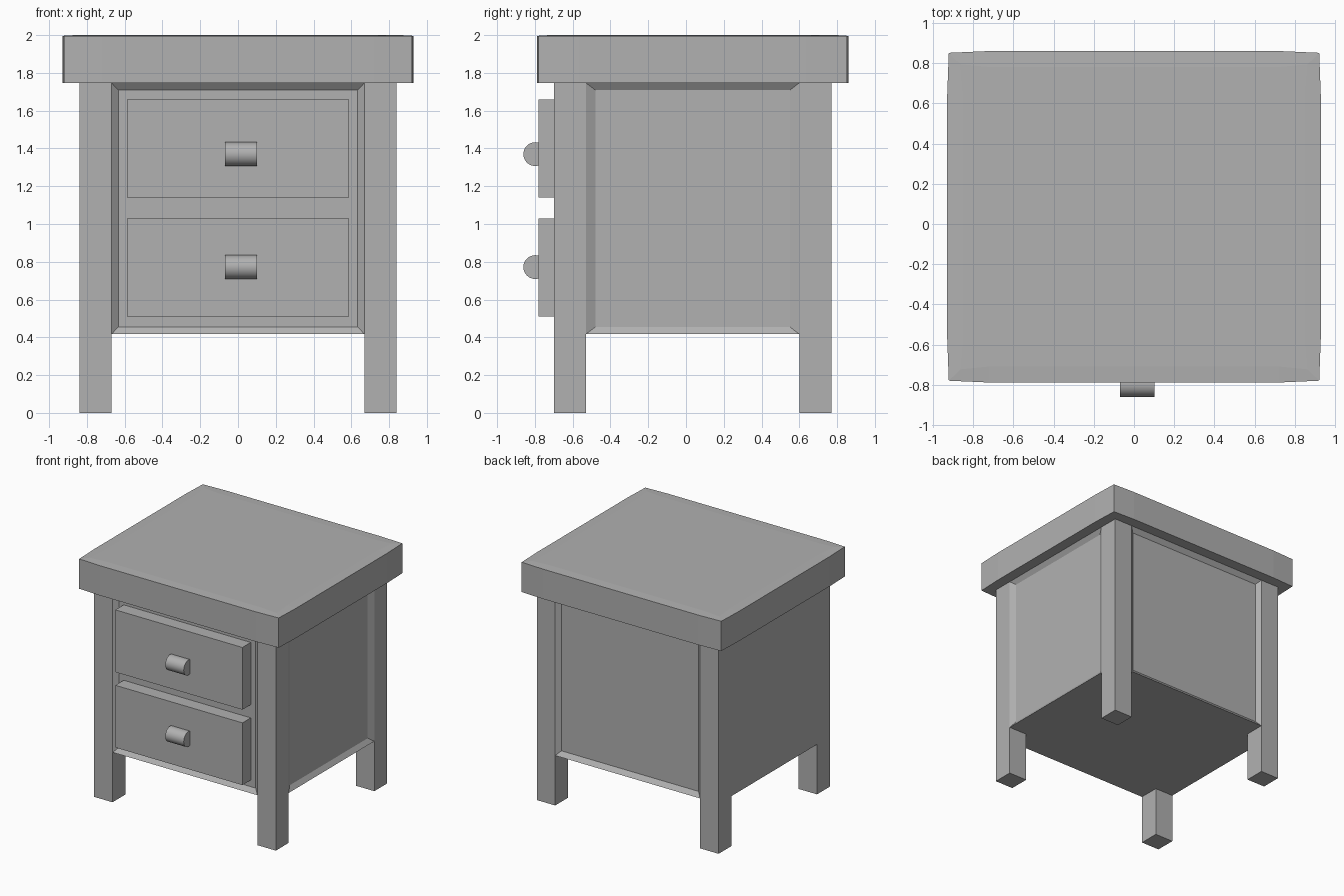
import bpy, bmesh, math

if "Cube" in bpy.data.objects:
    bpy.data.objects.remove(bpy.data.objects["Cube"])

FRONT, BACK, SIDE = -0.70, 0.77, 0.84   # outer planes of the frame
LEG = 0.17
LOW, HIGH = 0.417, 1.747

grey = bpy.data.materials.new("dark_grey")
grey.diffuse_color = (0.44, 0.44, 0.44, 1)
grey.use_nodes = True
grey.node_tree.nodes["Principled BSDF"].inputs["Base Color"].default_value = grey.diffuse_color


def finish(name, bm):
    bmesh.ops.remove_doubles(bm, verts=bm.verts, dist=1e-5)
    bmesh.ops.recalc_face_normals(bm, faces=bm.faces)
    mesh = bpy.data.meshes.new(name)
    bm.to_mesh(mesh)
    bm.free()
    mesh.materials.append(grey)
    ob = bpy.data.objects.new(name, mesh)
    bpy.context.collection.objects.link(ob)
    return ob


def box(name, x, y, z):
    bm = bmesh.new()
    bmesh.ops.create_cube(bm, size=1)
    for v in bm.verts:
        v.co = [r[0] if c < 0 else r[1] for c, r in zip(v.co, (x, y, z))]
    return finish(name, bm)


# Table top: slab with slightly bowed edges and a barely raised centre
bm = bmesh.new()
quarter = [(0.93, 0.60), (0.922, 0.816), (0.72, 0.825)]
outline = quarter + [(-x, y) for x, y in reversed(quarter)]
outline += [(-x, -y) for x, y in outline]
slab = bm.faces.new([bm.verts.new((x, y + 0.036, HIGH)) for x, y in outline])
up = bmesh.ops.extrude_face_region(bm, geom=[slab], use_keep_orig=True)
for v in up["geom"]:
    if isinstance(v, bmesh.types.BMVert):
        v.co.z = 1.996
bmesh.ops.recalc_face_normals(bm, faces=bm.faces)
lid = max(bm.faces, key=lambda f: f.calc_center_median().z)
bmesh.ops.inset_region(bm, faces=[lid], thickness=0.08, depth=0.004)
finish("table_top", bm)

# Four square legs
for fb, y in (("front", (FRONT, FRONT + LEG)), ("back", (BACK - LEG, BACK))):
    for lr, s in (("left", -1), ("right", 1)):
        box(f"{fb}_{lr}_leg", sorted((s * (SIDE - LEG), s * SIDE)), y, (0, HIGH))

# Cabinet body: recessed panels with sloped borders, and a closed bottom
bm = bmesh.new()


def panel(place, a, b, border, depth):
    rings = []
    for w, h, d in ((0, 0, 0), (border, 0.038, depth)):
        rect = [(a + w, LOW + h), (b - w, LOW + h), (b - w, HIGH - h), (a + w, HIGH - h)]
        rings.append([bm.verts.new(place(u, z, d)) for u, z in rect])
    outer, inner = rings
    bm.faces.new(inner)
    for i in range(4):
        j = (i + 1) % 4
        bm.faces.new((outer[i], outer[j], inner[j], inner[i]))


xa, ya, yb = SIDE - LEG, FRONT + LEG, BACK - LEG
panel(lambda u, z, d: (u, FRONT + d, z), -xa, xa, 0.037, 0.03)
panel(lambda u, z, d: (-u, BACK - d, z), -xa, xa, 0.037, 0.03)
panel(lambda u, z, d: (SIDE - d, u, z), ya, yb, 0.05, 0.026)
# the left side is plain and flush with the legs
left = [(-yb, LOW), (-ya, LOW), (-ya, HIGH), (-yb, HIGH)]
bm.faces.new([bm.verts.new((-SIDE, -u, z)) for u, z in left])
# bottom reaches between the legs as a cut-corner outline
bottom = [(-xa, FRONT), (xa, FRONT), (SIDE, ya), (SIDE, yb),
          (xa, BACK), (-xa, BACK), (-SIDE, yb), (-SIDE, ya)]
bm.faces.new([bm.verts.new((x, y, LOW)) for x, y in bottom])
finish("cabinet_body", bm)

# Two drawers with round bar handles
for name, z0 in (("lower", 0.51), ("upper", 1.14)):
    box(f"{name}_drawer", (-0.587, 0.587), (-0.78, -0.66), (z0, z0 + 0.52))
for name, z in (("lower", 0.772), ("upper", 1.37)):
    bpy.ops.mesh.primitive_cylinder_add(vertices=32, radius=0.063, depth=0.17,
                                        location=(0.016, -0.798, z),
                                        rotation=(0, math.pi / 2, 0))
    bpy.context.object.name = f"{name}_handle"
    bpy.context.object.data.materials.append(grey)
    bpy.ops.object.shade_smooth_by_angle(angle=math.radians(30))
